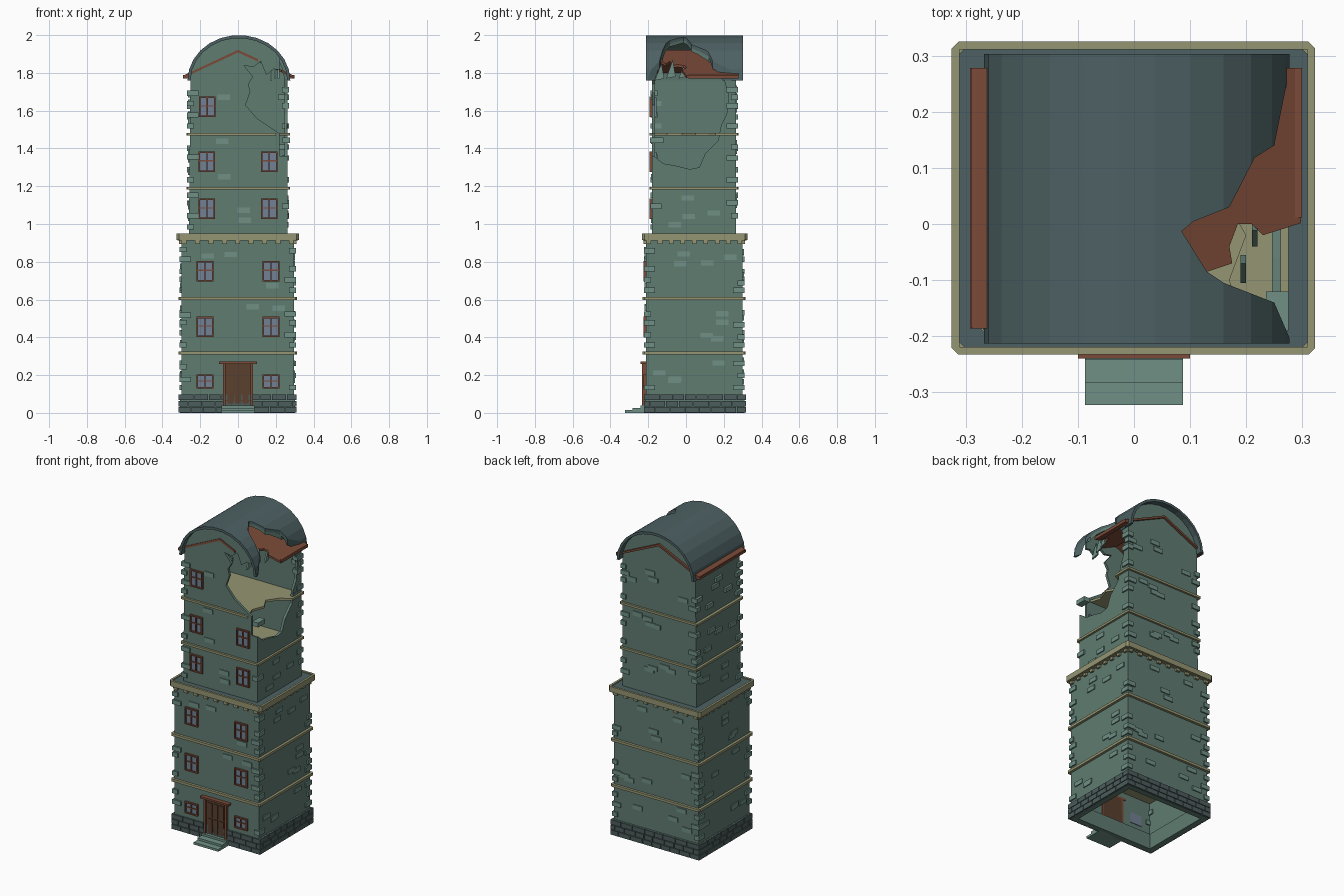
import bpy, bmesh, math, random
from mathutils import Vector, Matrix

if "Cube" in bpy.data.objects:
    bpy.data.objects.remove(bpy.data.objects["Cube"])

random.seed(4)

def mat(name, c):
    m = bpy.data.materials.new(name)
    m.diffuse_color = (*c, 1)
    m.use_nodes = True
    m.node_tree.nodes["Principled BSDF"].inputs["Base Color"].default_value = m.diffuse_color
    return m

WALL = mat("wall_green", (.115, .20, .165))
BRICK = mat("brick_light", (.16, .28, .24))
STONE = mat("plinth_stone", (.075, .11, .11))
ROOF = mat("roof_slate", (.075, .12, .125))
CREAM = mat("cream_trim", (.30, .30, .17))
RUST = mat("rust_wood", (.20, .07, .04))
DOOR = mat("door_brown", (.10, .05, .028))
GLASS = mat("glass_blue", (.17, .22, .30))

def finish(name, bm, m):
    bmesh.ops.recalc_face_normals(bm, faces=bm.faces)
    me = bpy.data.meshes.new(name)
    bm.to_mesh(me)
    bm.free()
    o = bpy.data.objects.new(name, me)
    bpy.context.collection.objects.link(o)
    if m:
        me.materials.append(m)
    return o

def boxes(name, items, m):
    """One object from many boxes given as (x0, x1, y0, y1, z0, z1)."""
    bm = bmesh.new()
    for x0, x1, y0, y1, z0, z1 in items:
        M = Matrix.Translation(((x0 + x1) / 2, (y0 + y1) / 2, (z0 + z1) / 2))
        bmesh.ops.create_cube(bm, size=1, matrix=M @ Matrix.Diagonal((x1 - x0, y1 - y0, z1 - z0, 1)))
    return finish(name, bm, m)

def prism(name, pts, axis, a, b, m=None):
    """Extrude a 2D outline along an axis from a to b."""
    put = {'x': lambda p, t: (t, p[0], p[1]), 'y': lambda p, t: (p[0], t, p[1]),
           'z': lambda p, t: (p[0], p[1], t)}[axis]
    bm = bmesh.new()
    f = bm.faces.new([bm.verts.new(put(p, a)) for p in pts])
    r = bmesh.ops.extrude_face_region(bm, geom=[f])
    d = Vector(put((0, 0), b - a))
    bmesh.ops.translate(bm, vec=d, verts=[v for v in r['geom'] if isinstance(v, bmesh.types.BMVert)])
    return finish(name, bm, m)

def cut(o, *cutters):
    for c in cutters:
        md = o.modifiers.new("cut", 'BOOLEAN')
        md.operation, md.solver, md.object = 'DIFFERENCE', 'EXACT', c
        bpy.context.view_layer.objects.active = o
        bpy.ops.object.modifier_apply(modifier=md.name)

def rect(x0, x1, y0, y1, c=0.0):
    if not c:
        return [(x0, y0), (x1, y0), (x1, y1), (x0, y1)]
    return [(x0 + c, y0), (x1 - c, y0), (x1, y0 + c), (x1, y1 - c),
            (x1 - c, y1), (x0 + c, y1), (x0, y1 - c), (x0, y0 + c)]

def grow(r, d):
    return (r[0] - d, r[1] + d, r[2] - d, r[3] + d)

def ring(name, r, t, z0, z1, m, c=0.0):
    o = prism(name, rect(*r, c), 'z', z0, z1, m)
    k = prism("k", rect(*grow(r, -t)), 'z', z0 - .1, z1 + .1)
    cut(o, k)
    bpy.data.objects.remove(k)
    return o

def arch(rx, rz, zc, n=13):
    return [(.005 + rx * math.cos(math.pi * i / n), zc + rz * math.sin(math.pi * i / n)) for i in range(n + 1)]

LOW = (-.30, .297, -.213, .300)
UP = (-.26, .262, -.18, .265)

# Jagged damage cutters (front gable, right wall, barrel roof, inner roof, floor)
h_front = prism("h1", [(.03, 1.84), (.08, 1.78), (.055, 1.74), (.065, 1.70), (.04, 1.63), (.10, 1.56),
                       (.22, 1.48), (.235, 1.39), (.32, 1.37), (.32, 1.80), (.19, 1.82), (.15, 1.79),
                       (.12, 1.86), (.08, 1.83)], 'y', -.3, -.14)
h_right = prism("h2", [(-.3, 1.37), (-.17, 1.36), (-.12, 1.32), (-.06, 1.31), (.02, 1.29), (.07, 1.30),
                       (.10, 1.37), (.17, 1.44), (.185, 1.52), (.215, 1.58), (.225, 1.68), (.20, 1.77),
                       (.2, 1.95), (-.3, 1.95)], 'x', .22, .4)
h_roof = prism("h3", [(.33, .25), (.272, .25), (.25, .14), (.215, .118), (.17, .03), (.105, .004), (.085, -.013),
                      (.13, -.085), (.16, -.105), (.25, -.14), (.278, -.205), (.33, -.205)], 'z', 1.5, 2.2)
h_inner = prism("h4", [(.33, .012), (.23, -.02), (.21, 0), (.185, 0), (.17, -.04), (.175, -.07), (.13, -.085),
                       (.16, -.105), (.11, -.15), (.1, -.25), (.33, -.25)], 'z', 1.5, 2.2)
h_floor = prism("h5", [(.22, -.25), (.17, -.1), (.2, -.02), (.16, .05), (.21, .12), (.3, .17), (.3, -.25)],
                'z', 1.4, 1.55)

# Plinth: hollow core plus staggered stone courses on four sides
P = (-.306, .303, -.215, .309)
ring("plinth_core", P, .035, 0, .098, WALL)
stones = []
for row in range(3):
    z0, z1 = .002 + row * .033, .031 + row * .033
    for lo, hi, horiz in ((P[0], P[1], True), (P[2], P[3], False)):
        for side in (0, 1):
            p = lo - .007 - (.035 if row % 2 else 0)
            while p < hi:
                q = p + random.uniform(.055, .085)
                a, b = max(p, lo - .007), min(q, hi + .007)
                if horiz:
                    y = P[2 + side]
                    if b - a > .01:
                        stones.append((a, b, y - .008, y + .008, z0, z1))
                else:
                    x = P[side]
                    if b - a > .01:
                        stones.append((x - .008, x + .008, a, b, z0, z1))
                p = q + .004
boxes("plinth_stones", stones, STONE)

# Lower tower, floor slabs that show as bands, cornice with dentils
ring("lower_walls", LOW, .02, .09, .93, WALL)
for i, z in enumerate((.315, .605)):
    prism(f"lower_band_{i}", rect(*grow(LOW, .016), .008), 'z', z - .007, z + .009, CREAM)
C = (-.325, .323, -.233, .325)
ring("cornice_rim", C, .014, .915, .95, CREAM, .012)
prism("cornice_bed", rect(*grow(C, -.006), .012), 'z', .912, .925, CREAM)
prism("cornice_deck", rect(*grow(C, -.012), .012), 'z', .925, .944, ROOF)
dent = []
for i in range(9):
    x = LOW[0] + .015 + i * (LOW[1] - LOW[0] - .03) / 8
    y = LOW[2] + .015 + i * (LOW[3] - LOW[2] - .03) / 8
    for yy in LOW[2:]:
        dent.append((x - .013, x + .013, yy - .013, yy + .013, .895, .913))
    for xx in LOW[:2]:
        dent.append((xx - .013, xx + .013, y - .012, y + .012, .895, .913))
boxes("cornice_dentils", dent, CREAM)

# Upper tower with arched gables, hollowed then broken open
body = [(UP[0], .94), (UP[1], .94)] + arch(.257, .225, 1.76)
upper = prism("upper_walls", body, 'y', UP[2], UP[3], WALL)
hollow = prism("h6", [(UP[0] + .016, .9), (UP[1] - .016, .9)] + arch(.241, .21, 1.76), 'y', UP[2] + .016, UP[3] - .016)
cut(upper, hollow, h_front, h_right, h_roof)
prism("upper_band_low", rect(*grow(UP, .013), .006), 'z', 1.182, 1.196, CREAM)
band = prism("upper_band_high", rect(*grow(UP, .013), .006), 'z', 1.468, 1.482, CREAM)
cut(band, h_floor)

# Inner pitched roof in rust and the barrel roof over it
pitch = prism("inner_pitched_roof", [(-.292, 1.772), (0, 1.908), (.298, 1.772), (.298, 1.785), (0, 1.922),
                                     (-.292, 1.785)], 'y', -.186, .278, RUST)
cut(pitch, h_inner)
boxes("left_eave_board", [(-.29, -.262, -.185, .278, 1.77, 1.79)], RUST)
boxes("right_eave_board", [(.27, .299, .012, .278, 1.77, 1.79)], RUST)
barrel = prism("barrel_roof", arch(.272, .24, 1.76) + arch(.256, .224, 1.76)[::-1], 'y', -.213, .303, ROOF)
cut(barrel, h_roof)

# Torn wall shards standing in the breach
for i, (y, z, w, h) in enumerate(((-.14, 1.76, .05, .09), (-.08, 1.77, .05, .10), (-.02, 1.77, .04, .07))):
    prism(f"shard_{i}", [(y - w / 2, z), (y + w / 2, z + .01), (y + w * .2, z + h)], 'x', .17 + .02 * i, .18 + .02 * i, BRICK)

# Windows: glass, frame and glazing bars
glass, frame = [], []
def window(x, z, w, h, y):
    glass.append((x - w / 2, x + w / 2, y - .004, y + .024, z - h / 2, z + h / 2))
    f, t = (y - .012, y + .004), .004
    for s in (-1, 1):
        frame.append((x + s * w / 2 - t, x + s * w / 2 + t, *f, z - h / 2 - t, z + h / 2 + t))
        frame.append((x - w / 2, x + w / 2, *f, z + s * h / 2 - t, z + s * h / 2 + t))
    frame.append((x - .003, x + .003, *f, z - h / 2, z + h / 2))
    frame.append((x - w / 2, x + w / 2, y - .010, y, z + h * .05 - .003, z + h * .05 + .003))

wins = [(-.163, 1.62, .08, .1, UP[2])]
for s in (-1, 1):
    wins += [(s * .165, z, .08, .1, UP[2]) for z in (1.33, 1.08)]
    wins += [(s * .175, z, .082, h, LOW[2]) for z, h in ((.75, .1), (.455, .1), (.165, .066))]
for w in wins:
    window(*w)
boxes("window_glass", glass, GLASS)
boxes("window_frames", frame, RUST)

# Door, its frame, panels and steps
boxes("door", [(-.068, .068, -.222, -.19, .03, .26)], DOOR)
boxes("door_planks", [(x - .015, x + .015, -.226, -.22, z0, z1) for x in (-.04, 0, .04)
                      for z0, z1 in ((.05, .14), (.15, .24))], DOOR)
boxes("door_frame", [(-.08, -.066, -.232, -.19, .03, .262), (.066, .08, -.232, -.19, .03, .262),
                     (-.1, .1, -.24, -.19, .26, .272)], RUST)
boxes("door_steps", [(-.087, .087, -.323, -.2, 0, .014), (-.087, .087, -.283, -.2, .014, .027),
                     (-.087, .087, -.242, -.2, .027, .04)], BRICK)

# Proud bricks scattered over the walls and staggered quoins on the corners
bricks, quoins = [(.235, .275, -.19, -.12, 1.43, 1.458)], []
def storey(r, z0, z1):
    for side in range(4):
        for _ in range(4):
            z = random.uniform(z0 + .03, z1 - .04)
            lo, hi = (r[0], r[1]) if side < 2 else (r[2], r[3])
            p = random.uniform(lo + .06, hi - .06)
            if side == 0 and (abs(p) < .13 and z < .32 or p > -.02 and z > 1.4 or
                              any(abs(p - w[0]) < .085 and abs(z + .015 - w[1]) < w[3] / 2 + .025 for w in wins)):
                continue
            if side == 3 and z > 1.25:
                continue
            q = r[(2, 3, 0, 1)[side]]
            if side < 2:
                bricks.append((p - .033, p + .033, q - .006, q + .006, z, z + .028))
            else:
                bricks.append((q - .006, q + .006, p - .033, p + .033, z, z + .028))
    for sx in (0, 1):
        for sy in (0, 1):
            z, k = z0 + .02, 0
            while z < z1 - .035:
                broken = sx == 1 and sy == 0 and z > 1.33
                if random.random() < .75 and not broken:
                    x, y = r[sx], r[2 + sy]
                    dx, dy = (.05, .028) if k % 2 else (.028, .05)
                    ex, ey = (1 if sx else -1), (1 if sy else -1)
                    xs, ys = sorted((x + ex * .009, x - ex * dx)), sorted((y + ey * .009, y - ey * dy))
                    quoins.append((*xs, *ys, z, z + .028))
                z += random.uniform(.038, .07)
                k += 1

for r, z0, z1 in ((LOW, .1, .305), (LOW, .325, .595), (LOW, .615, .90),
                  (UP, .95, 1.18), (UP, 1.2, 1.465), (UP, 1.485, 1.77)):
    storey(r, z0, z1)
boxes("wall_bricks", bricks, BRICK)
boxes("corner_quoins", quoins, BRICK)

for o in (h_front, h_right, h_roof, h_inner, h_floor, hollow):
    bpy.data.objects.remove(o)
